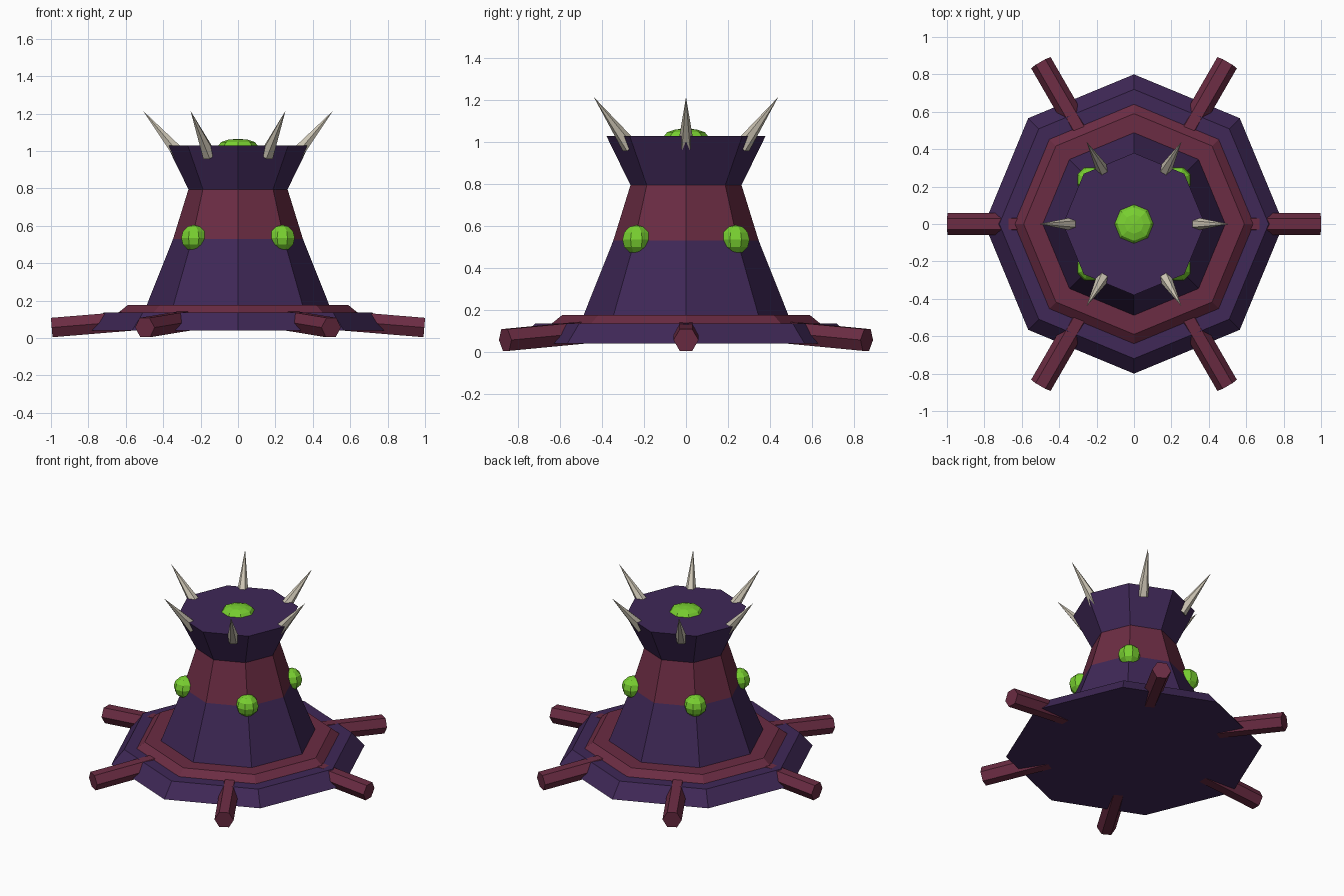
import bpy, math
from mathutils import Matrix, Vector

if "Cube" in bpy.data.objects:
    bpy.data.objects.remove(bpy.data.objects["Cube"])


def material(name, rgb):
    m = bpy.data.materials.new(name)
    m.diffuse_color = (*rgb, 1)
    m.use_nodes = True
    m.node_tree.nodes["Principled BSDF"].inputs["Base Color"].default_value = m.diffuse_color
    return m


PURPLE = material("purple", (0.05, 0.021, 0.095))
MAROON = material("maroon", (0.147, 0.025, 0.056))
GREEN = material("green", (0.19, 0.63, 0.03))
BONE = material("bone", (0.60, 0.55, 0.45))


def lathe(name, profile, sides, mats, matrix=Matrix(), phase=0.0, bands=None):
    """Flat-shaded solid from (radius, height) points; zero radius makes a tip."""
    verts, rings, faces, slots = [], [], [], []
    for r, z in profile:
        start, n = len(verts), (sides if r > 0 else 1)
        for i in range(n):
            a = phase + math.tau * i / sides
            verts.append(matrix @ Vector((r * math.cos(a), r * math.sin(a), z)))
        rings.append([start + i % n for i in range(sides)])
    for k, (lo, hi) in enumerate(zip(rings, rings[1:])):
        for i in range(sides):
            j = (i + 1) % sides
            faces.append(list(dict.fromkeys((lo[i], lo[j], hi[j], hi[i]))))
            slots.append(bands[k] if bands else 0)
    if profile[0][0] > 0:
        faces.append(rings[0][::-1])
        slots.append(0)
    if profile[-1][0] > 0:
        faces.append(rings[-1])
        slots.append(0)
    mesh = bpy.data.meshes.new(name)
    mesh.from_pydata(verts, [], faces)
    for m in mats:
        mesh.materials.append(m)
    for poly, s in zip(mesh.polygons, slots):
        poly.material_index = s
    mesh.update()
    ob = bpy.data.objects.new(name, mesh)
    bpy.context.collection.objects.link(ob)
    return ob


def aimed(start, end, turn):
    """Frame with z from start to end in the (radius, height) plane, turned about the centre."""
    tilt = math.atan2(end[0] - start[0], end[1] - start[1])
    return (Matrix.Rotation(turn, 4, 'Z')
            @ Matrix.Translation((start[0], 0, start[1]))
            @ Matrix.Rotation(tilt, 4, 'Y'))


def ball(name, r, height, centre, phase):
    arc = [math.pi * (i / 6 - 0.5) for i in range(7)]
    profile = [(r * math.cos(a) if 0 < i < 6 else 0, height * math.sin(a))
               for i, a in enumerate(arc)]
    return lathe(name, profile, 8, [GREEN], Matrix.Translation(centre), phase)


# Octagonal foot, raised collar and flared tower
lathe("base_plate", [(0.80, 0.04), (0.72, 0.135)], 8, [PURPLE])
lathe("base_collar", [(0.68, 0.10), (0.64, 0.135), (0.59, 0.176)], 8, [MAROON])
lathe("tower", [(0.505, 0.13), (0.488, 0.176), (0.347, 0.53), (0.265, 0.795), (0.38, 1.03)],
      8, [PURPLE, MAROON], bands=[0, 0, 1, 0])

# Six hexagonal root legs and six crown spikes
for i in range(6):
    turn = math.tau * i / 6
    for name, start, end, r0, r1, mat in (
            ("root_leg", (0.45, 0.101), (0.996, 0.056), 0.06, 0.06, MAROON),
            ("crown_spike", (0.31, 0.98), (0.508, 1.215), 0.04, 0.0, BONE)):
        length = math.dist(start, end)
        lathe(f"{name}_{i + 1}", [(r0, 0), (r1, length)], 6, [mat],
              aimed(start, end, turn), math.pi / 2)

# Glowing warts on the diagonals and a low dome on top
for i in range(4):
    a = math.pi / 4 + i * math.pi / 2
    ball(f"wart_{i + 1}", 0.072, 0.07,
         (0.335 * math.cos(a), 0.335 * math.sin(a), 0.535), math.pi / 8)
ball("top_dome", 0.104, 0.035, (0, 0, 1.03), 0)
